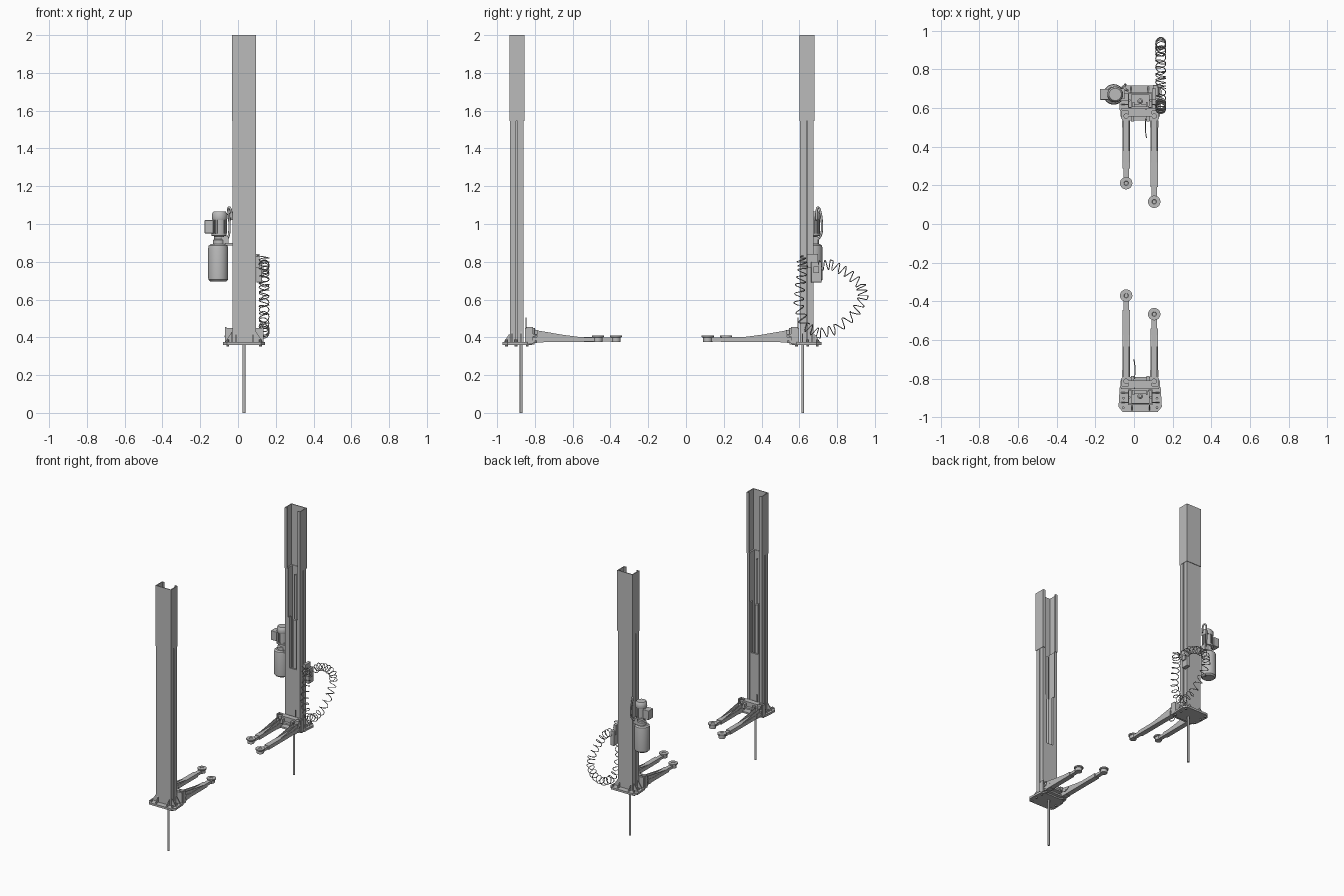
import bpy, bmesh, math
from mathutils import Matrix, Vector

if "Cube" in bpy.data.objects:
    bpy.data.objects.remove(bpy.data.objects["Cube"])

GREY = (0.5, 0.5, 0.5, 1)
mat = bpy.data.materials.new("plain grey")
mat.use_nodes = True
mat.diffuse_color = GREY
mat.node_tree.nodes["Principled BSDF"].inputs["Base Color"].default_value = GREY

CX = 0.032        # centre line of both posts
TURN_Y = -0.1275  # the posts are half a turn apart about this point


def finish(name, bm, smooth=False, bevel=0):
    bmesh.ops.recalc_face_normals(bm, faces=bm.faces)
    me = bpy.data.meshes.new(name)
    bm.to_mesh(me)
    bm.free()
    ob = bpy.data.objects.new(name, me)
    bpy.context.scene.collection.objects.link(ob)
    me.materials.append(mat)
    if bevel:
        mod = ob.modifiers.new("rounded edges", "BEVEL")
        mod.width, mod.segments, mod.limit_method = bevel, 3, "ANGLE"
    if smooth:
        bpy.ops.object.select_all(action="DESELECT")
        ob.select_set(True)
        bpy.context.view_layer.objects.active = ob
        bpy.ops.object.shade_smooth_by_angle(angle=math.radians(35))
    return ob


def box(name, x, y, z, bevel=0):
    """Box from (min, max) pairs."""
    bm = bmesh.new()
    bmesh.ops.create_cube(bm, size=1)
    for v in bm.verts:
        v.co = [lo + (hi - lo) * (c + 0.5) for (lo, hi), c in zip((x, y, z), v.co)]
    return finish(name, bm, bevel > 0, bevel)


def prism(name, pts, place, shift):
    """Flat outline moved along a vector."""
    bm = bmesh.new()
    face = bm.faces.new([bm.verts.new(place(a, b)) for a, b in pts])
    ext = bmesh.ops.extrude_face_region(bm, geom=[face])["geom"]
    bmesh.ops.translate(bm, vec=shift, verts=[e for e in ext if isinstance(e, bmesh.types.BMVert)])
    return finish(name, bm)


def lathe(name, x, y, profile, sides=24):
    """Upright turned part from (radius, height) pairs."""
    bm = bmesh.new()
    rings = [[bm.verts.new((x + r * math.cos(t), y + r * math.sin(t), z))
              for t in (2 * math.pi * i / sides for i in range(sides))] for r, z in profile]
    for a, b in zip(rings, rings[1:]):
        for i in range(sides):
            j = (i + 1) % sides
            bm.faces.new((a[i], a[j], b[j], b[i]))
    bm.faces.new(rings[0])
    bm.faces.new(rings[-1])
    return finish(name, bm, True)


def tube(name, pts, radius, kind="POLY", res=1):
    cu = bpy.data.curves.new(name, "CURVE")
    cu.dimensions, cu.bevel_depth, cu.bevel_resolution = "3D", radius, res
    cu.resolution_u = 6
    cu.use_fill_caps = True
    sp = cu.splines.new(kind)
    sp.points.add(len(pts) - 1)
    for p, co in zip(sp.points, pts):
        p.co = (*co, 1)
    if kind == "NURBS":
        sp.use_endpoint_u, sp.order_u = True, 3
    ob = bpy.data.objects.new(name, cu)
    bpy.context.scene.collection.objects.link(ob)
    cu.materials.append(mat)
    return ob


def plan(z):
    return lambda a, b: (CX + a, b, z)


def mirrored(half):
    return half + [(-a, b) for a, b in reversed(half)]


parts = []


def add(ob):
    parts.append(ob)


# Column: plain lipped channel above, grooved channel below
W, T, B, F = 0.064, 0.006, -0.935, -0.855
upper = [(W, B), (W, F), (W - 0.02, F), (W - 0.02, F - T), (W - T, F - T), (W - T, B + T)]
add(prism("upper_column", mirrored(upper), plan(1.545), (0, 0, 0.455)))
w, b, f = W - 0.002, B + 0.004, F - 0.004
lower = [(w, b), (w, -0.899), (w - 0.01, -0.899), (w - 0.01, -0.892), (w, -0.892), (w, f),
         (w - 0.022, f), (w - 0.022, f - T), (w - 0.016, f - T), (w - 0.016, b + T)]
add(prism("lower_column", mirrored(lower), plan(0.375), (0, 0, 1.17)))

# Base plate with bevelled corners, gussets and anchor bolts
plate = [(0.09, -0.972), (0.112, -0.945), (0.106, -0.845), (0.085, -0.815)]
add(prism("base_plate", mirrored(plate), plan(0.36), (0, 0, 0.015)))
for s in (-1, 1):
    for y in (-0.925, -0.875):
        add(prism("side_gusset", [(s * W, 0.375), (s * 0.1, 0.375), (s * W, 0.43)],
                  lambda a, c: (CX + a, y, c), (0, 0.006, 0)))
    add(prism("rear_gusset", [(B, 0.375), (-0.965, 0.375), (B, 0.42)],
              lambda a, c: (CX + s * 0.045, a, c), (0.006, 0, 0)))
    for y in (-0.95, -0.9, -0.84):
        add(lathe("anchor_bolt", CX + s * 0.087, y, [(0.007, 0.352), (0.007, 0.388)], 8))

# Lifting cylinder and its rod below the floor plate
add(lathe("floor_rod", CX, -0.873, [(0.0075, 0), (0.0075, 0.375)], 16))
add(lathe("lift_cylinder", CX, -0.89, [(0.014, 0.375), (0.014, 1.16), (0.008, 1.165), (0.008, 1.5)], 16))

# Sliding carriage
add(box("carriage_slider", (CX - 0.034, CX + 0.034), (-0.875, -0.862), (0.38, 0.8)))
for s in (-1, 1):
    x = CX + s * 0.034
    add(box("slider_rail", (x - 0.005, x + 0.005), (-0.885, -0.86), (0.38, 1.18)))
add(box("carriage_back", (CX - 0.098, CX + 0.098), (-0.852, -0.838), (0.37, 0.45)))
for z in (0.37, 0.405):
    add(prism("carriage_shelf", mirrored([(0.098, -0.84), (0.098, -0.8), (0.09, -0.79)]),
              plan(z), (0, 0, 0.012)))
add(box("carriage_top", (CX - 0.06, CX + 0.06), (-0.84, -0.81), (0.417, 0.452)))
for s in (-1, 1):
    add(box("carriage_cheek", (CX + s * 0.098 - 0.004, CX + s * 0.098 + 0.004), (-0.845, -0.81), (0.365, 0.455)))
    add(lathe("arm_pin", CX + s * 0.0725, -0.813, [(0.011, 0.362), (0.011, 0.44), (0.014, 0.44), (0.014, 0.45)], 16))
    add(box("arm_lock", (CX + s * 0.04 - 0.008, CX + s * 0.04 + 0.008), (-0.812, -0.785), (0.415, 0.44)))
add(tube("lock_pin", [(CX - 0.03, -0.848, 0.37), (CX - 0.03, -0.848, 0.505)], 0.003))
add(tube("lock_chain", [(CX - 0.03, -0.8, 0.44), (CX - 0.025, -0.76, 0.37),
                        (CX - 0.03, -0.71, 0.385), (CX - 0.033, -0.7, 0.40)], 0.0025, "NURBS"))

# Telescopic arms with lifting pads
for s, pad_y in ((-1, -0.37), (1, -0.466)):
    x, joint = CX + s * 0.0725, pad_y - 0.075
    add(box("arm_outer", (x - 0.019, x + 0.019), (-0.825, joint), (0.375, 0.403)))
    add(box("arm_inner", (x - 0.014, x + 0.014), (joint, pad_y), (0.379, 0.399)))
    add(box("arm_collar", (x - 0.021, x + 0.021), (-0.79, -0.755), (0.373, 0.41)))
    for e in (-1, 1):
        add(prism("arm_web", [(-0.79, 0.4), (-0.55, 0.4), (-0.65, 0.413), (-0.79, 0.437)],
                  lambda a, c: (x + e * 0.015 - 0.002, a, c), (0.004, 0, 0)))
    add(lathe("pad_socket", x, pad_y, [(0.024, 0.376), (0.024, 0.4)]))
    add(lathe("lifting_pad", x, pad_y, [(0.029, 0.4), (0.032, 0.403), (0.032, 0.411), (0.012, 0.411), (0.01, 0.407)]))

# Second post: the same parts turned half round
pivot = Vector((CX, TURN_Y, 0))
turn = Matrix.Translation(pivot) @ Matrix.Rotation(math.pi, 4, "Z") @ Matrix.Translation(-pivot)
for ob in parts:
    twin = ob.copy()
    bpy.context.scene.collection.objects.link(twin)
    twin.matrix_world = turn
    ob.name, twin.name = "front_" + ob.name, "rear_" + ob.name.split(".")[0]

# Power unit: tank, pump, finned motor, junction box and bracket
px, py = -0.105, 0.67
lathe("oil_tank", px, py, [(0.042, 0.695), (0.052, 0.705), (0.053, 0.72), (0.053, 0.87), (0.05, 0.885), (0.04, 0.893)], 32)
lathe("pump_body", px + 0.005, py, [(0.033, 0.89), (0.033, 0.915), (0.026, 0.92), (0.026, 0.935), (0.04, 0.938), (0.04, 0.95)])
lathe("motor_body", px + 0.008, py, [(0.034, 0.95), (0.034, 1.025)])
lathe("motor_cap", px + 0.008, py, [(0.039, 1.022), (0.041, 1.03), (0.04, 1.055), (0.032, 1.066)])
for i in range(16):
    t = math.tau * i / 16
    fin = box("motor_fin", (0.03, 0.039), (-0.002, 0.002), (0.95, 1.022))
    fin.matrix_world = Matrix.Translation((px + 0.008, py, 0)) @ Matrix.Rotation(t, 4, "Z")
box("junction_box", (-0.177, -0.13), (0.642, 0.698), (0.95, 1.02), 0.004)
box("pump_block", (-0.085, -0.05), (0.645, 0.7), (0.893, 0.935))
box("power_unit_bracket", (-0.07, -0.03), (0.635, 0.675), (0.885, 0.9))
tube("oil_hose", [(-0.06, 0.695, 0.92), (-0.045, 0.72, 0.93), (-0.045, 0.72, 1.03), (-0.055, 0.705, 1.09),
                  (-0.035, 0.69, 1.085), (-0.033, 0.69, 1.02)], 0.006, "NURBS", 3)

# Control box
box("control_box", (0.097, 0.127), (0.662, 0.718), (0.69, 0.8), 0.004)
box("control_bracket", (0.094, 0.115), (0.64, 0.7), (0.77, 0.84))
box("control_switch", (0.127, 0.135), (0.675, 0.705), (0.74, 0.775))

# Spiral cord hanging in a loop beside the rear post
loop = [(0.7, 0.78), (0.77, 0.785), (0.85, 0.745), (0.925, 0.68), (0.94, 0.61), (0.89, 0.52), (0.79, 0.44),
        (0.7, 0.42), (0.63, 0.46), (0.595, 0.57), (0.605, 0.68), (0.62, 0.77), (0.61, 0.82)]
turns, steps = 28, 14
cord = []
for k in range(turns * steps + 1):
    u = k / (turns * steps) * (len(loop) - 1)
    i = min(int(u), len(loop) - 2)
    a, c = Vector(loop[i]), Vector(loop[i + 1])
    p, d = a.lerp(c, u - i), (c - a).normalized()
    t = math.tau * k / steps
    off = 0.026 * math.sin(t)
    cord.append((0.138 + 0.026 * math.cos(t), p.x - d.y * off, p.y + d.x * off))
tube("spiral_cord", cord, 0.0025)
tube("cord_lead", [cord[-1], (0.13, 0.6, 0.83), (0.1, 0.62, 0.83)], 0.0025, "NURBS")
